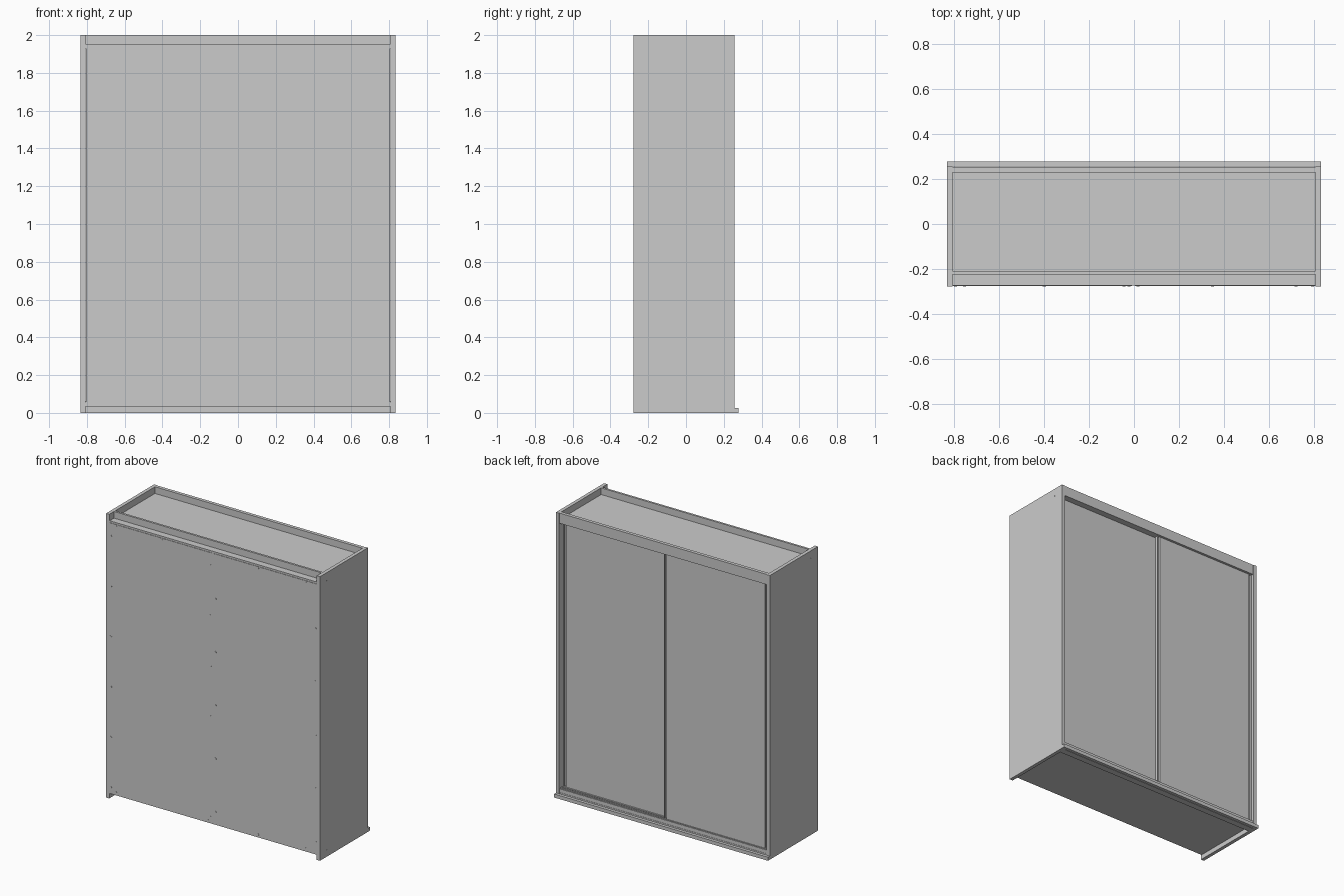
import bpy
import bmesh
from mathutils import Matrix, Vector

cube = bpy.data.objects.get("Cube")
if cube:
    bpy.data.objects.remove(cube, do_unlink=True)

GREY = (0.6, 0.6, 0.6, 1)
mat = bpy.data.materials.new("light_grey")
mat.use_nodes = True
mat.diffuse_color = GREY
mat.node_tree.nodes["Principled BSDF"].inputs["Base Color"].default_value = GREY


def finish(name, bm):
    mesh = bpy.data.meshes.new(name)
    bm.to_mesh(mesh)
    bm.free()
    mesh.materials.append(mat)
    obj = bpy.data.objects.new(name, mesh)
    bpy.context.collection.objects.link(obj)
    return obj


def boards(name, *boxes):
    """One object made of boxes, each given by its (low, high) limits on x, y and z."""
    bm = bmesh.new()
    for box in boxes:
        size = [b - a for a, b in box]
        mid = [(a + b) / 2 for a, b in box]
        bmesh.ops.create_cube(bm, size=1, matrix=Matrix.Translation(mid) @ Matrix.Diagonal((*size, 1)))
    return finish(name, bm)


def pins(name, points, axis, radius, depth):
    """Small round heads standing along an axis, joined in one object."""
    bm = bmesh.new()
    turn = Vector((0, 0, 1)).rotation_difference(Vector(axis)).to_matrix().to_4x4()
    for p in points:
        bmesh.ops.create_cone(bm, cap_ends=True, segments=8, radius1=radius, radius2=radius,
                              depth=depth, matrix=Matrix.Translation(p) @ turn)
    return finish(name, bm)


W, IN = 0.833, 0.808          # outer and inner half width
BACK, FACE = -0.278, 0.257    # depth limits of the carcass
LOW, HIGH = 0.033, 1.953      # outer faces of floor and ceiling boards
T = 0.025                     # board thickness
SHEET = -0.273                # rear edge of the boards, where the backing lies
INNER = (-IN, IN)

# Carcass
for side, s in (("left", 1), ("right", -1)):
    boards(side + "_side_panel", (sorted((s * IN, s * W)), (BACK, FACE), (0, 2)))
boards("floor_board", (INNER, (SHEET, 0.252), (LOW, LOW + T)))
boards("ceiling_board", (INNER, (SHEET, 0.23), (HIGH - T, HIGH)))
boards("centre_divider", ((-0.015, 0.01), (SHEET, 0.15), (LOW + T, HIGH - T)))

# Rails above the ceiling and the plinth under the floor
boards("rear_top_rail", (INNER, (-0.225, -0.21), (HIGH, 2)))
boards("door_top_rail", (INNER, (0.23, 0.254), (HIGH - T, 2)))
boards("plinth", (INNER, (0.208, 0.254), (0, LOW)))
boards("plinth_strip", ((-W, W), (FACE, 0.278), (0, T)))

# Thin backing sheets and their pins
for side, x in (("right", (-0.806, -0.01)), ("left", (0.004, 0.806))):
    boards("backing_sheet_" + side, (x, (SHEET - 0.003, SHEET), (0.044, 1.94)))
heads = []
for i in range(6):
    heads += [(x, SHEET - 0.003, 0.08 + 0.354 * i) for x in (-0.796, -0.022)]
for i in range(5):
    heads += [(x, SHEET - 0.003, 0.125 + 0.375 * i) for x in (0.018, 0.796)]
for x in (-0.755, -0.4, -0.045, 0.35, 0.722):
    heads += [(x, SHEET - 0.003, z) for z in (0.055, 1.926)]
pins("backing_pins", heads, (0, 1, 0), 0.007, 0.004)


# Sliding doors: a panel between two upright grooved handle profiles
def door(name, x0, x1, y):
    z = (LOW + T + 0.005, HIGH - T - 0.003)
    grip, fin = 0.024, 0.004
    boards(name + "_panel", ((x0 + grip, x1 - grip), (y - 0.018, y - 0.002), z))
    for end, a in (("right", x0), ("left", x1 - grip)):
        b = a + grip
        boards(f"{name}_{end}_handle",
               ((a + fin, b - fin), (y - 0.02, y - 0.014), z),
               ((a, a + fin), (y - 0.02, y), z),
               ((b - fin, b), (y - 0.02, y), z))


door("outer_door", -0.804, 0.002, 0.243)
door("inner_door", -0.024, 0.804, 0.215)

# Door tracks
boards("floor_tracks", *[(INNER, (y - 0.002, y + 0.002), (LOW + T, LOW + T + 0.004))
                         for y in (0.205, 0.222, 0.233, 0.246)])

# Assembly screws in the sides
for side, s in (("left", 1), ("right", -1)):
    spots = [(s * W, y, z) for y in (-0.2, 0.18) for z in (0.046, 1.945)]
    pins(side + "_side_screws", spots, (1, 0, 0), 0.004, 0.001)
